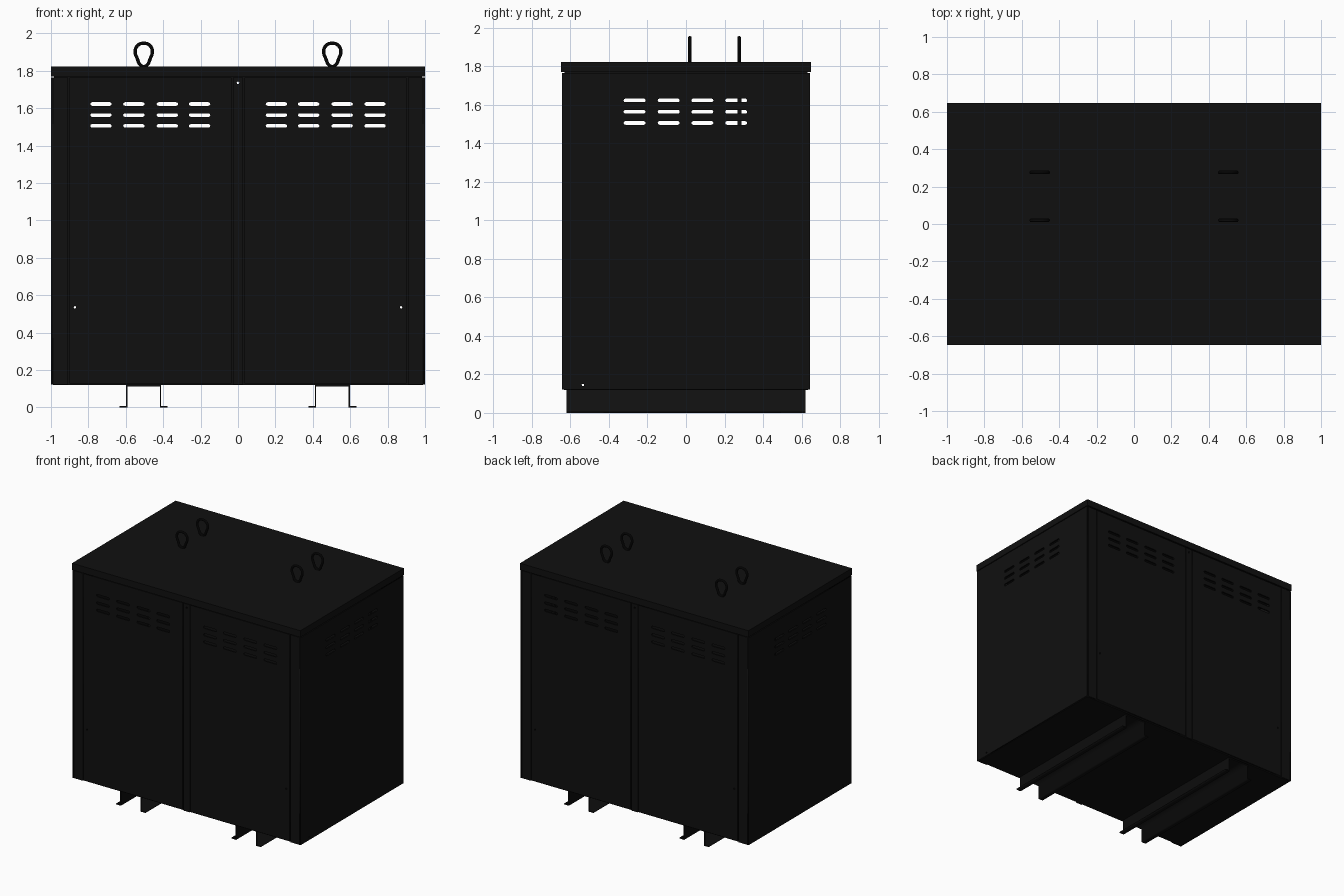
import bpy, bmesh
from math import pi, sin, cos

if "Cube" in bpy.data.objects:
    bpy.data.objects.remove(bpy.data.objects["Cube"])

mat = bpy.data.materials.new("black_paint")
mat.diffuse_color = (0.005, 0.005, 0.005, 1)
mat.use_nodes = True
mat.node_tree.nodes["Principled BSDF"].inputs["Base Color"].default_value = mat.diffuse_color
FRONT = (pi / 2, 0, 0)          # sheet lies in x-z
SIDE = (pi / 2, 0, pi / 2)      # sheet lies in y-z


def to_mesh(ob):
    bpy.ops.object.select_all(action='DESELECT')
    ob.select_set(True)
    bpy.context.view_layer.objects.active = ob
    bpy.ops.object.convert(target='MESH')
    ob = bpy.context.object
    ob.data.materials.clear()
    ob.data.materials.append(mat)
    return ob


def sheet(name, outline, holes, rot, loc, thick):
    """Flat outline with holes, given thickness, then turned into place."""
    cu = bpy.data.curves.new(name, 'CURVE')
    cu.dimensions = '2D'
    cu.fill_mode = 'BOTH'
    cu.extrude = thick / 2
    for pts in [outline] + holes:
        sp = cu.splines.new('POLY')
        sp.points.add(len(pts) - 1)
        for p, (a, b) in zip(sp.points, pts):
            p.co = (a, b, 0, 1)
        sp.use_cyclic_u = True
    ob = bpy.data.objects.new(name, cu)
    bpy.context.collection.objects.link(ob)
    ob.rotation_euler, ob.location = rot, loc
    return to_mesh(ob)


def rect(a0, a1, b0, b1):
    return [(a0, b0), (a1, b0), (a1, b1), (a0, b1)]


def slot(ca, cb, length, h, n=6):
    """Round-ended slot; a length equal to h gives a round hole."""
    r, d = h / 2, (length - h) / 2
    pts = []
    for s in (1, -1):
        for i in range(n + 1):
            t = -pi / 2 + pi * i / n
            pts.append((ca + s * (d + r * cos(t)), cb + s * r * sin(t)))
    if d < 1e-6:
        pts = pts[:n] + pts[n + 1:-1]
    return pts


def box(name, x0, x1, y0, y1, z0, z1):
    me = bpy.data.meshes.new(name)
    bm = bmesh.new()
    bmesh.ops.create_cube(bm, size=1)
    for v in bm.verts:
        v.co = ((x0 + x1) / 2 + v.co.x * (x1 - x0),
                (y0 + y1) / 2 + v.co.y * (y1 - y0),
                (z0 + z1) / 2 + v.co.z * (z1 - z0))
    bm.to_mesh(me)
    bm.free()
    me.materials.append(mat)
    ob = bpy.data.objects.new(name, me)
    bpy.context.collection.objects.link(ob)
    return ob


ROWS = (1.505, 1.563, 1.622)
Z0, Z1 = 0.122, 1.764

# Front and back: doors, corner strips, centre post and frame behind the seams
for f, face in ((-1, "front"), (1, "back")):
    y = f * 0.638
    for s, hand in ((-1, "left"), (1, "right")):
        vents = [slot(s * c, z, 0.114, 0.019)
                 for c in (0.205, 0.378, 0.557, 0.733) for z in ROWS]
        lock = [slot(s * 0.872, 0.535, 0.013, 0.013)]
        sheet(f"{face}_{hand}_door",
              rect(*sorted((s * 0.036, s * 0.901)), Z0 + 0.006, Z1),
              vents + lock, FRONT, (0, y, 0), 0.01)
        sheet(f"{face}_{hand}_corner_strip",
              rect(*sorted((s * 0.909, s * 0.988)), Z0, Z1), [], FRONT, (0, y, 0), 0.01)
        for a, b, part in ((0.885, 0.988, "outer"), (0.012, 0.05, "inner")):
            box(f"{face}_{hand}_{part}_frame", *sorted((s * a, s * b)),
                *sorted((f * 0.615, f * 0.628)), Z0, Z1)
    sheet(f"{face}_centre_post", rect(-0.028, 0.028, Z0, Z1),
          [slot(0, 1.735, 0.014, 0.014)], FRONT, (0, y, 0), 0.01)

# Side walls with vents, and a slim inner post behind the rear vent
for s, hand in ((-1, "left"), (1, "right")):
    vents = [slot(c, z, 0.114, 0.019) for c in (-0.267, -0.09, 0.085, 0.26) for z in ROWS]
    sheet(f"{hand}_side_wall", rect(-0.643, 0.643, Z0, Z1),
          vents + [slot(-0.535, 0.145, 0.013, 0.013)], SIDE, (s * 0.994, 0, 0), 0.01)
    box(f"{hand}_inner_post", *sorted((s * 0.955, s * 0.975)), 0.267, 0.287, 0.13, 1.77)

# Floor and roof cap with turned-down lips
box("floor", -0.988, 0.988, -0.632, 0.632, 0.12, 0.13)
box("roof_top", -1, 1, -0.648, 0.648, 1.81, 1.822)
for s, a, b in ((-1, "left", "front"), (1, "right", "back")):
    box(f"roof_{a}_lip", *sorted((s * 0.99, s)), -0.648, 0.648, 1.77, 1.81)
    box(f"roof_{b}_lip", -0.99, 0.99, *sorted((s * 0.638, s * 0.648)), 1.77, 1.81)
box("roof_ledge", -0.985, 0.985, -0.63, 0.63, 1.758, 1.775)

# Hat-section skids
T, L, F, H = 0.007, 0.094, 0.128, 0.12
half = [(L - T, 0), (F, 0), (F, T), (L, T), (L, H)]
inner = [(L - T, H - T)]
profile = half + [(-a, b) for a, b in reversed(half)] + [(-L + T, H - T)] + inner
for s, hand in ((-1, "left"), (1, "right")):
    sheet(f"{hand}_skid", profile, [], FRONT, (s * 0.505, 0, 0), 1.24)

# Teardrop lifting eyes
tear = [(-0.012, 1.826), (-0.036, 1.868), (-0.046, 1.902), (-0.033, 1.935), (0, 1.947),
        (0.033, 1.935), (0.046, 1.902), (0.036, 1.868), (0.012, 1.826)]
for x in (-0.504, 0.504):
    for y in (0.02, 0.276):
        cu = bpy.data.curves.new("lifting_eye", 'CURVE')
        cu.dimensions = '3D'
        cu.bevel_depth, cu.bevel_resolution, cu.resolution_u = 0.0095, 3, 4
        sp = cu.splines.new('BEZIER')
        sp.bezier_points.add(len(tear) - 1)
        for p, (a, b) in zip(sp.bezier_points, tear):
            p.co = (a, 0, b)
            p.handle_left_type = p.handle_right_type = 'AUTO'
        sp.use_cyclic_u = True
        ob = bpy.data.objects.new("lifting_eye", cu)
        bpy.context.collection.objects.link(ob)
        ob.location = (x, y, 0)
        to_mesh(ob)
        bpy.ops.object.shade_smooth_by_angle()
